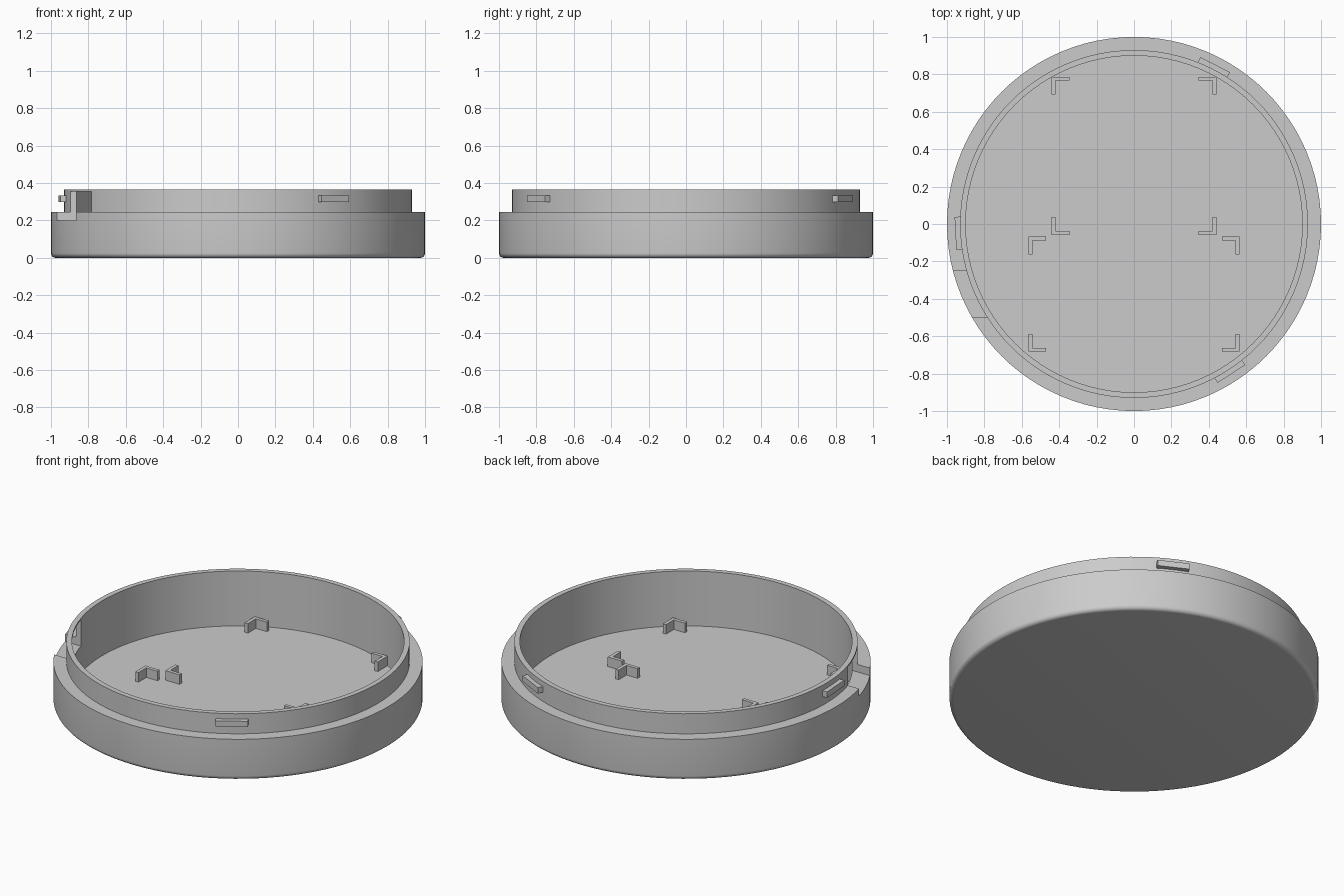
import bpy, bmesh
from math import radians, sin, cos, pi
from mathutils import Matrix, Vector

if "Cube" in bpy.data.objects:
    bpy.data.objects.remove(bpy.data.objects["Cube"], do_unlink=True)

FLOOR, STEP, TOP = 0.037, 0.245, 0.365
R_BODY, R_LIP, R_IN, FILLET = 1.0, 0.93, 0.90, 0.025

grey = bpy.data.materials.new("grey plastic")
grey.use_nodes = True
colour = (0.6, 0.6, 0.6, 1)
grey.diffuse_color = colour
grey.node_tree.nodes["Principled BSDF"].inputs["Base Color"].default_value = colour


def add_object(name, bm):
    bmesh.ops.recalc_face_normals(bm, faces=bm.faces)
    mesh = bpy.data.meshes.new(name)
    bm.to_mesh(mesh)
    bm.free()
    mesh.materials.append(grey)
    obj = bpy.data.objects.new(name, mesh)
    bpy.context.collection.objects.link(obj)
    return obj


def add_box(name, lo, hi, turn=0):
    bm = bmesh.new()
    lo, hi = Vector(lo), Vector(hi)
    bmesh.ops.create_cube(bm, size=1)
    bmesh.ops.scale(bm, vec=hi - lo, verts=bm.verts)
    bmesh.ops.translate(bm, vec=(lo + hi) / 2, verts=bm.verts)
    bmesh.ops.transform(bm, matrix=Matrix.Rotation(turn, 4, "Z"), verts=bm.verts)
    return add_object(name, bm)


# Round tray: rounded bottom edge, stepped shoulder and thin lip
fillet = [(R_BODY - FILLET + FILLET * sin(a), FILLET - FILLET * cos(a))
          for a in (i * pi / 12 for i in range(7))]
profile = [(0, 0), *fillet, (R_BODY, STEP), (R_LIP, STEP), (R_LIP, TOP),
           (R_IN, TOP), (R_IN, FLOOR), (0, FLOOR)]
bm = bmesh.new()
verts = [bm.verts.new((r, 0, z)) for r, z in profile]
edges = [bm.edges.new(pair) for pair in zip(verts, verts[1:])]
bmesh.ops.spin(bm, geom=verts + edges, cent=(0, 0, 0), axis=(0, 0, 1),
               angle=2 * pi, steps=96)
bmesh.ops.remove_doubles(bm, verts=bm.verts, dist=1e-4)
hubs = [v for v in bm.verts if v.co.xy.length < 1e-3]
bmesh.ops.dissolve_verts(bm, verts=hubs)
tray = add_object("tray", bm)

# Cable slot through the wall, leaving a thin bridge at the lip top
cutter = add_box("slot_cutter", (-1.2, -0.5, 0.2), (-0.6, -0.25, 0.355))
cutter.hide_render = True
slot = tray.modifiers.new("slot", "BOOLEAN")
slot.operation = "DIFFERENCE"
slot.solver = "EXACT"
slot.object = cutter
bpy.ops.object.select_all(action="DESELECT")
tray.select_set(True)
bpy.context.view_layer.objects.active = tray
bpy.ops.object.modifier_apply(modifier=slot.name)
bpy.data.objects.remove(cutter, do_unlink=True)
bpy.ops.object.shade_smooth_by_angle(angle=radians(16))

# Three snap tabs around the lip
for i in range(3):
    add_box(f"snap_tab_{i + 1}", (0.915, -0.088, 0.298), (0.956, 0.088, 0.333),
            radians(63 + 120 * i))


# L-shaped corner brackets that hold two boards on the floor
def add_bracket(name, x, y, sx, sy, arm=0.095, thick=0.021, height=0.057):
    outline = [(0, 0), (arm, 0), (arm, thick), (thick, thick), (thick, arm), (0, arm)]
    bm = bmesh.new()
    face = bm.faces.new([bm.verts.new((x + sx * u, y + sy * v, FLOOR - 0.005))
                         for u, v in outline])
    up = bmesh.ops.extrude_face_region(bm, geom=[face])["geom"]
    bmesh.ops.translate(bm, vec=(0, 0, height + 0.005),
                        verts=[g for g in up if isinstance(g, bmesh.types.BMVert)])
    add_object(name, bm)


for board, half, back, front in (("rear", 0.44, 0.787, -0.058),
                                 ("front", 0.565, -0.068, -0.683)):
    for side, s in (("left", 1), ("right", -1)):
        add_bracket(f"{board}_board_back_{side}_bracket", s * half, back, -s, -1)
        add_bracket(f"{board}_board_front_{side}_bracket", s * half, front, -s, 1)
